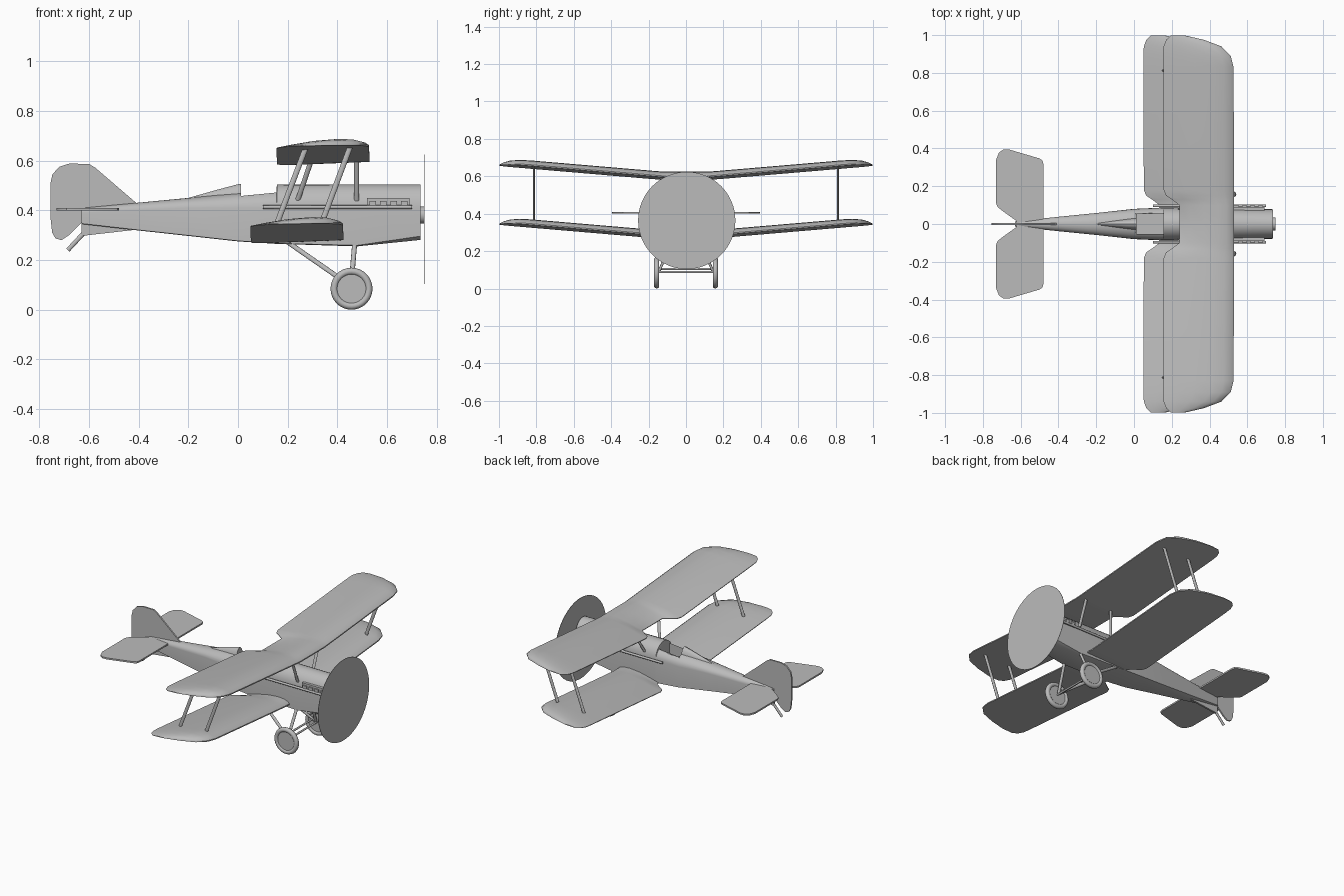
import bpy
import bmesh
import math
from mathutils import Vector

if "Cube" in bpy.data.objects:
    bpy.data.objects.remove(bpy.data.objects["Cube"], do_unlink=True)

grey = bpy.data.materials.new("plain_grey")
grey.use_nodes = True
grey.diffuse_color = (0.5, 0.5, 0.5, 1)
grey.node_tree.nodes["Principled BSDF"].inputs["Base Color"].default_value = (0.5, 0.5, 0.5, 1)


def finish(name, bm, angle=35):
    """Turn a bmesh into a shaded, coloured object."""
    bmesh.ops.recalc_face_normals(bm, faces=bm.faces)
    mesh = bpy.data.meshes.new(name)
    bm.to_mesh(mesh)
    bm.free()
    mesh.materials.append(grey)
    obj = bpy.data.objects.new(name, mesh)
    bpy.context.collection.objects.link(obj)
    bpy.ops.object.select_all(action="DESELECT")
    obj.select_set(True)
    bpy.context.view_layer.objects.active = obj
    bpy.ops.object.shade_smooth_by_angle(angle=math.radians(angle))
    return obj


def loft(name, rings, angle=35):
    """Skin a list of equal-length rings and cap both ends."""
    bm = bmesh.new()
    loops = [[bm.verts.new(p) for p in ring] for ring in rings]
    n = len(loops[0])
    for a, b in zip(loops, loops[1:]):
        for i in range(n):
            j = (i + 1) % n
            bm.faces.new((a[i], a[j], b[j], b[i]))
    bm.faces.new(loops[0])
    bm.faces.new(loops[-1])
    return finish(name, bm, angle)


def strut(name, start, end, wide, thin, sides=10):
    """Streamlined rod between two points, wide along the x direction."""
    a, b = Vector(start), Vector(end)
    axis = (b - a).normalized()
    side = axis.cross(Vector((1, 0, 0)))
    side = side.normalized() if side.length > 0.01 else Vector((0, 1, 0))
    fore = side.cross(axis)
    angles = [math.tau * i / sides for i in range(sides)]
    ring = [fore * math.cos(t) * wide / 2 + side * math.sin(t) * thin / 2 for t in angles]
    return loft(name, [[p + v for v in ring] for p in (a, b)], 50)


def plate(name, outline, to_world, thick):
    """Flat sheet from an outline; to_world maps (u, v, offset) to a point."""
    return loft(name, [[to_world(u, v, d) for u, v in outline] for d in (-thick / 2, thick / 2)])


def box(name, low, high):
    x0, y0, z0 = low
    x1, y1, z1 = high
    ring = ((x0, y0), (x1, y0), (x1, y1), (x0, y1))
    return loft(name, [[(x, y, z) for x, y in ring] for z in (z0, z1)])


# Fuselage: flat sides, arched top deck
def section(x, bottom, shoulder, top, half, chin):
    ring = [(x, -half, bottom + chin), (x, -half * 0.8, bottom), (x, half * 0.8, bottom),
            (x, half, bottom + chin)]
    for i in range(13):
        t = math.pi * i / 12
        ring.append((x, half * math.cos(t), shoulder + (top - shoulder) * math.sin(t)))
    return ring


stations = [
    (-0.63, 0.345, 0.39, 0.41, 0.014, 0.002),
    (-0.41, 0.32, 0.40, 0.43, 0.037, 0.002),
    (-0.20, 0.297, 0.41, 0.45, 0.058, 0.002),
    (0.0, 0.275, 0.41, 0.472, 0.08, 0.002),
    (0.155, 0.265, 0.41, 0.488, 0.087, 0.002),
    (0.157, 0.265, 0.41, 0.505, 0.087, 0.002),
    (0.48, 0.255, 0.41, 0.505, 0.083, 0.004),
    (0.735, 0.281, 0.41, 0.505, 0.078, 0.015),
]
fuselage = loft("fuselage", [section(*s) for s in stations])

# Cockpit opening
cutter = box("cockpit_cutter", (0.012, -0.052, 0.40), (0.155, 0.052, 0.60))
cutter.hide_render = True
cutter.hide_viewport = True
cut = fuselage.modifiers.new("cockpit", "BOOLEAN")
cut.operation = "DIFFERENCE"
cut.solver = "EXACT"
cut.object = cutter

# Headrest fairing
rings = []
for x, half, low, top in ((-0.20, 0.008, 0.43, 0.45), (-0.08, 0.024, 0.43, 0.484),
                          (0.0, 0.035, 0.43, 0.505), (0.012, 0.035, 0.43, 0.507)):
    arc = [math.pi * i / 10 for i in range(11)]
    rings.append([(x, half * math.cos(t), low + (top - low) * math.sin(t)) for t in arc])
loft("headrest_fairing", rings)

# Wings: stations of (span, trailing edge, leading edge, thickness scale)
half_plan = [
    (0.0, 0.24, 0.53, 1), (0.10, 0.24, 0.53, 1), (0.13, 0.20, 0.53, 1),
    (0.15, 0.17, 0.53, 1), (0.18, 0.157, 0.53, 1), (0.83, 0.155, 0.527, 1),
    (0.89, 0.155, 0.512, 0.95), (0.94, 0.157, 0.463, 0.75),
    (0.975, 0.17, 0.37, 0.45), (0.998, 0.195, 0.27, 0.12),
]
airfoil = [(0, 0.004), (0.2, 0.017), (0.45, 0.03), (0.7, 0.034),
           (0.86, 0.029), (0.96, 0.018), (1, 0.007)]


def wing(name, dx, dz):
    plan = [(-y, te, le, k) for y, te, le, k in reversed(half_plan[1:])] + half_plan
    rings = []
    for y, te, le, k in plan:
        rise = max(0, abs(y) - 0.12) * 0.085
        under, over = [], []
        for t, thick in airfoil:
            x = te + (le - te) * t
            z = 0.58 + 0.04 * (x - 0.155) + rise
            under.append((x + dx, y, z + dz))
            over.append((x + dx, y, z + thick * k + dz))
        rings.append(under + over[::-1])
    return loft(name, rings, 40)


wing("upper_wing", 0, 0)
wing("lower_wing", -0.105, -0.315)


# Tail surfaces
def upright(u, v, d):
    return (u, d, v)


def level(u, v, d):
    return (u, v, 0.405 + d)


plate("rudder_and_fin", [
    (-0.41, 0.43), (-0.575, 0.572), (-0.60, 0.587), (-0.68, 0.588), (-0.72, 0.575),
    (-0.747, 0.545), (-0.755, 0.51), (-0.755, 0.37), (-0.748, 0.31), (-0.735, 0.287),
    (-0.71, 0.28), (-0.68, 0.30), (-0.63, 0.35), (-0.55, 0.38)], upright, 0.01)
plate("lower_fin", [(-0.41, 0.322), (-0.63, 0.297), (-0.63, 0.36)], upright, 0.012)
half_tail = [
    (-0.48, 0.0), (-0.48, 0.32), (-0.485, 0.337), (-0.50, 0.347), (-0.66, 0.394),
    (-0.69, 0.395), (-0.715, 0.378), (-0.73, 0.34), (-0.73, 0.11), (-0.722, 0.09),
    (-0.70, 0.072), (-0.625, 0.018), (-0.62, 0.0)]
for s, label in ((1, "left"), (-1, "right")):
    plate(label + "_tailplane", [(x, s * y) for x, y in half_tail], level, 0.01)
strut("tail_skid", (-0.615, 0, 0.315), (-0.685, 0, 0.24), 0.018, 0.012)


# Wheel: tyre ring revolved about the axle, with a flat hub disc
def wheel(name, x, y, z):
    bm = bmesh.new()
    major, minor, around, tube = 0.07, 0.0145, 32, 10
    grid = []
    for i in range(around):
        a = math.tau * i / around
        row = []
        for j in range(tube):
            b = math.tau * j / tube
            r = major + minor * math.cos(b)
            row.append(bm.verts.new((x + r * math.cos(a), y + minor * math.sin(b), z + r * math.sin(a))))
        grid.append(row)
    for i in range(around):
        for j in range(tube):
            k, m = (i + 1) % around, (j + 1) % tube
            bm.faces.new((grid[i][j], grid[k][j], grid[k][m], grid[i][m]))
    finish(name + "_tyre", bm, 60)
    disc = [(0.06 * math.cos(math.tau * i / around), 0.06 * math.sin(math.tau * i / around))
            for i in range(around)]
    plate(name + "_hub", disc, lambda u, v, d: (x + u, y + d, z + v), 0.016)


# Paired parts on both sides
for s, label in ((1, "left"), (-1, "right")):
    y = s * 0.813
    strut(label + "_rear_wing_strut", (0.272, y, 0.65), (0.158, y, 0.35), 0.022, 0.012)
    strut(label + "_front_wing_strut", (0.455, y, 0.665), (0.345, y, 0.37), 0.022, 0.012)
    strut(label + "_rear_cabane", (0.295, s * 0.14, 0.60), (0.24, s * 0.075, 0.44), 0.02, 0.012)
    strut(label + "_front_cabane", (0.478, s * 0.14, 0.61), (0.478, s * 0.075, 0.44), 0.02, 0.012)
    strut(label + "_rear_gear_leg", (0.20, s * 0.075, 0.272), (0.455, s * 0.142, 0.095), 0.02, 0.014)
    strut(label + "_front_gear_leg", (0.47, s * 0.07, 0.27), (0.455, s * 0.142, 0.095), 0.02, 0.014)
    wheel(label + "_wheel", 0.457, s * 0.157, 0.0845)
    strut(label + "_exhaust_pipe", (0.10, s * 0.096, 0.413), (0.70, s * 0.096, 0.413), 0.015, 0.015)
    for i in range(4):
        x = 0.53 + i * 0.042
        near, far = sorted((s * 0.07, s * 0.098))
        box(f"{label}_exhaust_stub_{i + 1}", (x, near, 0.413), (x + 0.026, far, 0.438))
    near, far = sorted((s * 0.07, s * 0.09))
    box(label + "_cylinder_bank", (0.52, near, 0.413), (0.69, far, 0.45))

# Axle and spreader bar
strut("axle", (0.457, -0.157, 0.088), (0.457, 0.157, 0.088), 0.012, 0.012)
strut("spreader_bar", (0.435, -0.14, 0.105), (0.435, 0.14, 0.105), 0.012, 0.012)

# Spinning propeller disc and its hub
strut("propeller_hub", (0.73, 0, 0.381), (0.748, 0, 0.381), 0.068, 0.068, 24)
circle = [(0.26 * math.cos(math.tau * i / 64), 0.26 * math.sin(math.tau * i / 64)) for i in range(64)]
plate("propeller_disc", circle, lambda u, v, d: (0.749 + d, 0.004 + u, 0.364 + v), 0.002)
